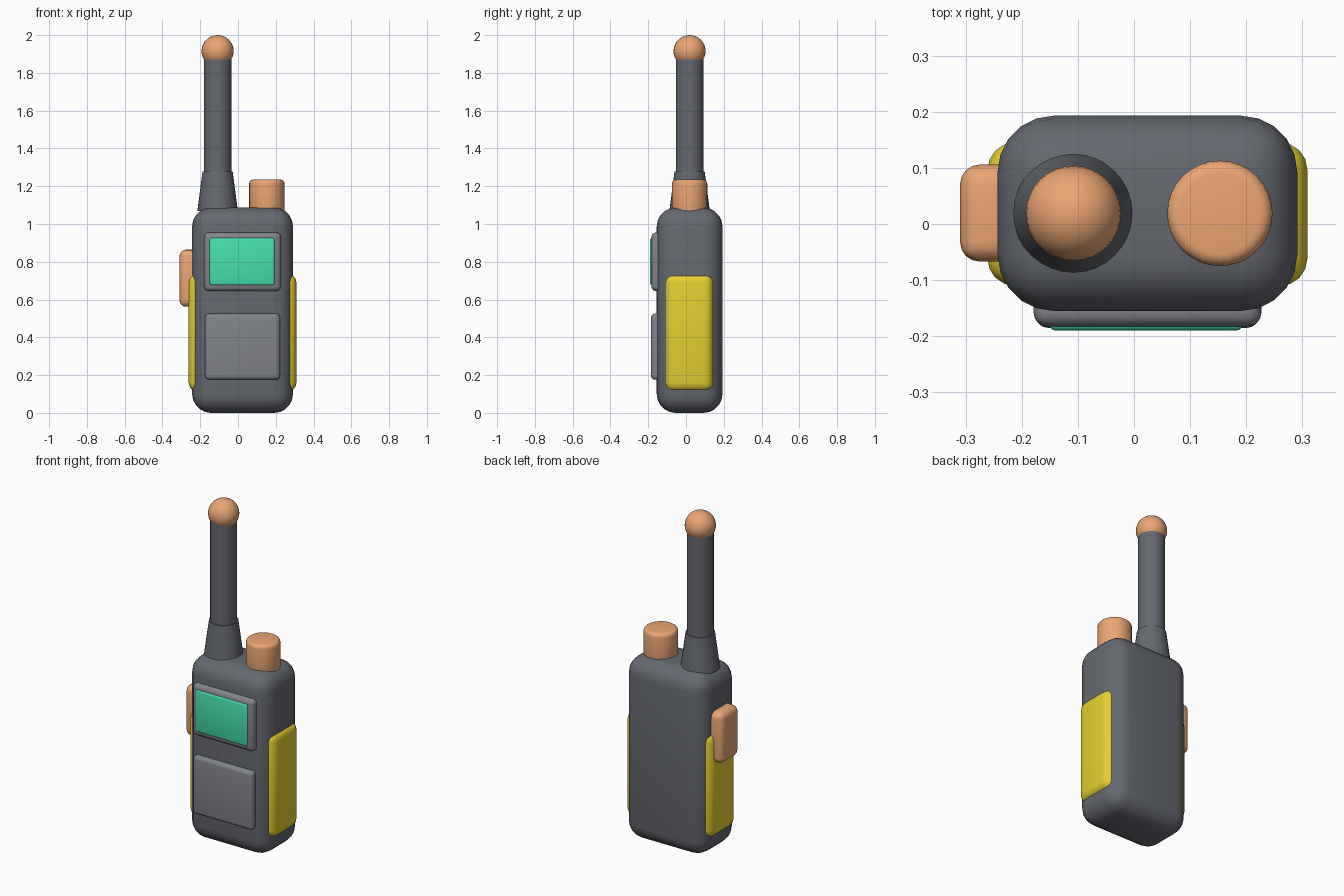
import bpy
import bmesh
import math

if "Cube" in bpy.data.objects:
    bpy.data.objects.remove(bpy.data.objects["Cube"])


def colour(name, rgb):
    m = bpy.data.materials.new(name)
    m.diffuse_color = (*rgb, 1)
    m.use_nodes = True
    m.node_tree.nodes["Principled BSDF"].inputs["Base Color"].default_value = m.diffuse_color
    return m


ORANGE = colour("orange", (0.83, 0.38, 0.17))
YELLOW = colour("yellow", (0.80, 0.62, 0.03))
GREEN = colour("green", (0.06, 0.75, 0.42))
DARK = colour("dark_grey", (0.13, 0.14, 0.16))
MID = colour("mid_grey", (0.22, 0.23, 0.26))


def finish(name, bm, mat, bevel=0, segments=4):
    bmesh.ops.recalc_face_normals(bm, faces=bm.faces)
    mesh = bpy.data.meshes.new(name)
    bm.to_mesh(mesh)
    bm.free()
    mesh.materials.append(mat)
    ob = bpy.data.objects.new(name, mesh)
    bpy.context.collection.objects.link(ob)
    if bevel:
        mod = ob.modifiers.new("bevel", "BEVEL")
        mod.width = bevel
        mod.segments = segments
        mod.limit_method = "ANGLE"
    bpy.ops.object.select_all(action="DESELECT")
    ob.select_set(True)
    bpy.context.view_layer.objects.active = ob
    if bevel:
        bpy.ops.object.modifier_apply(modifier="bevel")
    bpy.ops.object.shade_smooth_by_angle(angle=math.radians(40))
    return ob


def box(name, xs, ys, zs, mat, bevel, segments=4):
    bm = bmesh.new()
    bmesh.ops.create_cube(bm, size=1)
    for v in bm.verts:
        v.co = [(r[0] + r[1]) / 2 + c * (r[1] - r[0])
                for c, r in zip(v.co, (xs, ys, zs))]
    return finish(name, bm, mat, bevel, segments)


def cone(name, x, y, z0, z1, r0, r1, mat, bevel=0):
    bm = bmesh.new()
    bmesh.ops.create_cone(bm, cap_ends=True, segments=32,
                          radius1=r0, radius2=r1, depth=z1 - z0)
    bmesh.ops.translate(bm, verts=bm.verts, vec=(x, y, (z0 + z1) / 2))
    return finish(name, bm, mat, bevel)


# Main case
CX, CY = 0.024, 0.019
box("body", (-0.243, 0.291), (-0.155, 0.193), (0, 1.087), DARK, 0.1, 5)

# Front panels
box("screen_bezel", (-0.179, 0.227), (-0.183, -0.12), (0.645, 0.955), MID, 0.025)
box("screen", (-0.151, 0.194), (-0.19, -0.15), (0.675, 0.927), GREEN, 0.012, 3)
box("keypad", (-0.174, 0.222), (-0.185, -0.12), (0.176, 0.525), MID, 0.02)

# Side grips, mirrored about the case centre
for side, name in ((-1, "left_grip"), (1, "right_grip")):
    xs = sorted((CX + side * 0.185, CX + side * 0.285))
    box(name, xs, (-0.11, 0.145), (0.112, 0.737), YELLOW, 0.048)

# Talk button on the left side
box("talk_button", (-0.31, -0.2), (-0.067, 0.106), (0.562, 0.864), ORANGE, 0.035)

# Antenna
AX = -0.108
cone("antenna_base", AX, CY, 1.07, 1.277, 0.107, 0.08, DARK)
cone("antenna", AX, CY, 1.2, 1.9, 0.073, 0.073, DARK)
bm = bmesh.new()
bmesh.ops.create_uvsphere(bm, u_segments=32, v_segments=16, radius=0.085)
bmesh.ops.translate(bm, verts=bm.verts, vec=(AX, CY, 1.915))
finish("antenna_tip", bm, ORANGE)

# Volume knob
cone("volume_knob", 0.153, CY, 1.05, 1.235, 0.094, 0.094, ORANGE, 0.022)
